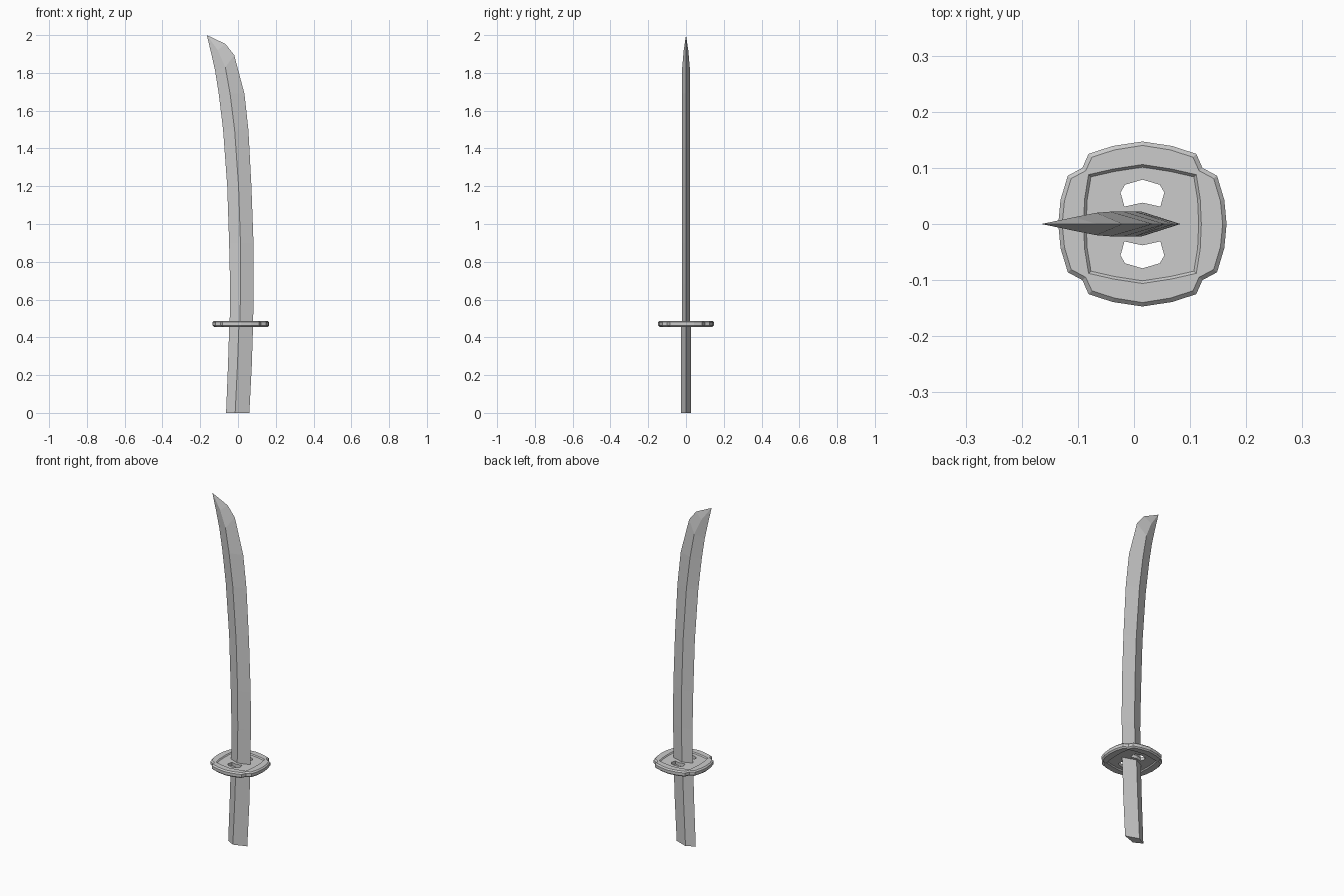
import bpy, bmesh

if "Cube" in bpy.data.objects:
    bpy.data.objects.remove(bpy.data.objects["Cube"])

CX = 0.015   # guard centre in x


def loft(name, rings):
    """Skin a list of equal-length closed rings and cap both ends."""
    bm = bmesh.new()
    loops = [[bm.verts.new(p) for p in ring] for ring in rings]
    n = len(rings[0])
    for a, b in zip(loops, loops[1:]):
        for i in range(n):
            j = (i + 1) % n
            bm.faces.new((a[i], a[j], b[j], b[i]))
    bm.faces.new(loops[0][::-1])
    bm.faces.new(loops[-1])
    bmesh.ops.remove_doubles(bm, verts=bm.verts, dist=1e-5)
    bmesh.ops.recalc_face_normals(bm, faces=bm.faces)
    mesh = bpy.data.meshes.new(name)
    bm.to_mesh(mesh)
    bm.free()
    obj = bpy.data.objects.new(name, mesh)
    bpy.context.collection.objects.link(obj)
    return obj


def diamond(edge, ridge, spine, y):
    """Diamond section: cutting edge, ridges on both sides, spine (x, z pairs)."""
    return [(edge[0], 0, edge[1]), (ridge[0], -y, ridge[1]),
            (spine[0], 0, spine[1]), (ridge[0], y, ridge[1])]


def level(z, edge, ridge, spine, y):
    return diamond((edge, z), (ridge, z), (spine, z), y)


def full_outline(quarter):
    """Mirror a quarter outline (from +y axis to +x axis) all the way round."""
    half = quarter + [(x, -y) for x, y in quarter[-2::-1]]
    return half + [(-x, y) for x, y in half[-2:0:-1]]


def plate(name, layers):
    """Layers are (outline, z) pairs, centred on the guard."""
    return loft(name, [[(CX + x, y, z) for x, y in pts] for pts, z in layers])


def cut(target, cutter):
    mod = target.modifiers.new("cut", 'BOOLEAN')
    mod.operation, mod.solver, mod.object = 'DIFFERENCE', 'EXACT', cutter
    bpy.context.view_layer.objects.active = target
    bpy.ops.object.modifier_apply(modifier=mod.name)
    bpy.data.objects.remove(cutter, do_unlink=True)


# Handle
loft("handle", [level(0.0, -0.063, -0.015, 0.06, 0.026),
                level(0.25, -0.053, -0.003, 0.073, 0.026),
                level(0.47, -0.046, 0.005, 0.08, 0.026)])

# Blade, curving back to a pointed tip
tip = (-0.165, 2.0)
loft("blade", [level(0.47, -0.044, 0.01, 0.08, 0.022),
               level(0.68, -0.042, 0.014, 0.083, 0.022),
               level(0.9, -0.047, 0.013, 0.082, 0.022),
               level(1.2, -0.057, 0.003, 0.071, 0.022),
               level(1.5, -0.079, -0.018, 0.055, 0.022),
               level(1.69, -0.102, -0.042, 0.034, 0.022),
               diamond((-0.121, 1.81), (-0.067, 1.83), (-0.02, 1.894), 0.02),
               diamond((-0.141, 1.9), (-0.107, 1.92), (-0.066, 1.953), 0.012),
               diamond(tip, tip, tip, 0)])

# Guard plate with chamfered rim
outer = full_outline([(0, 0.147), (0.053, 0.139), (0.096, 0.125), (0.107, 0.1),
                      (0.133, 0.086), (0.146, 0.043), (0.15, 0)])
inner = full_outline([(0, 0.14), (0.05, 0.132), (0.09, 0.119), (0.101, 0.095),
                      (0.127, 0.081), (0.139, 0.041), (0.143, 0)])
guard = plate("guard", [(inner, 0.456), (outer, 0.463), (outer, 0.48), (inner, 0.487)])

# Sunken panel on both faces of the guard
wide = full_outline([(0, 0.106), (0.052, 0.098), (0.096, 0.088), (0.103, 0.045), (0.105, 0)])
small = [(x * 0.955, y * 0.955) for x, y in wide]
cut(guard, plate("panel_cutter_top", [(small, 0.481), (wide, 0.487), (wide, 0.5)]))
cut(guard, plate("panel_cutter_bottom", [(wide, 0.44), (wide, 0.456), (small, 0.462)]))

# Pair of openings through the guard
hole = [(-0.039, 0.056), (-0.031, 0.07), (0, 0.079), (0.031, 0.07),
        (0.039, 0.056), (0.032, 0.031), (0, 0.038), (-0.032, 0.031)]
for side in (1, -1):
    pts = [(x, y * side) for x, y in hole]
    cut(guard, plate("opening_cutter", [(pts, 0.4), (pts, 0.55)]))
